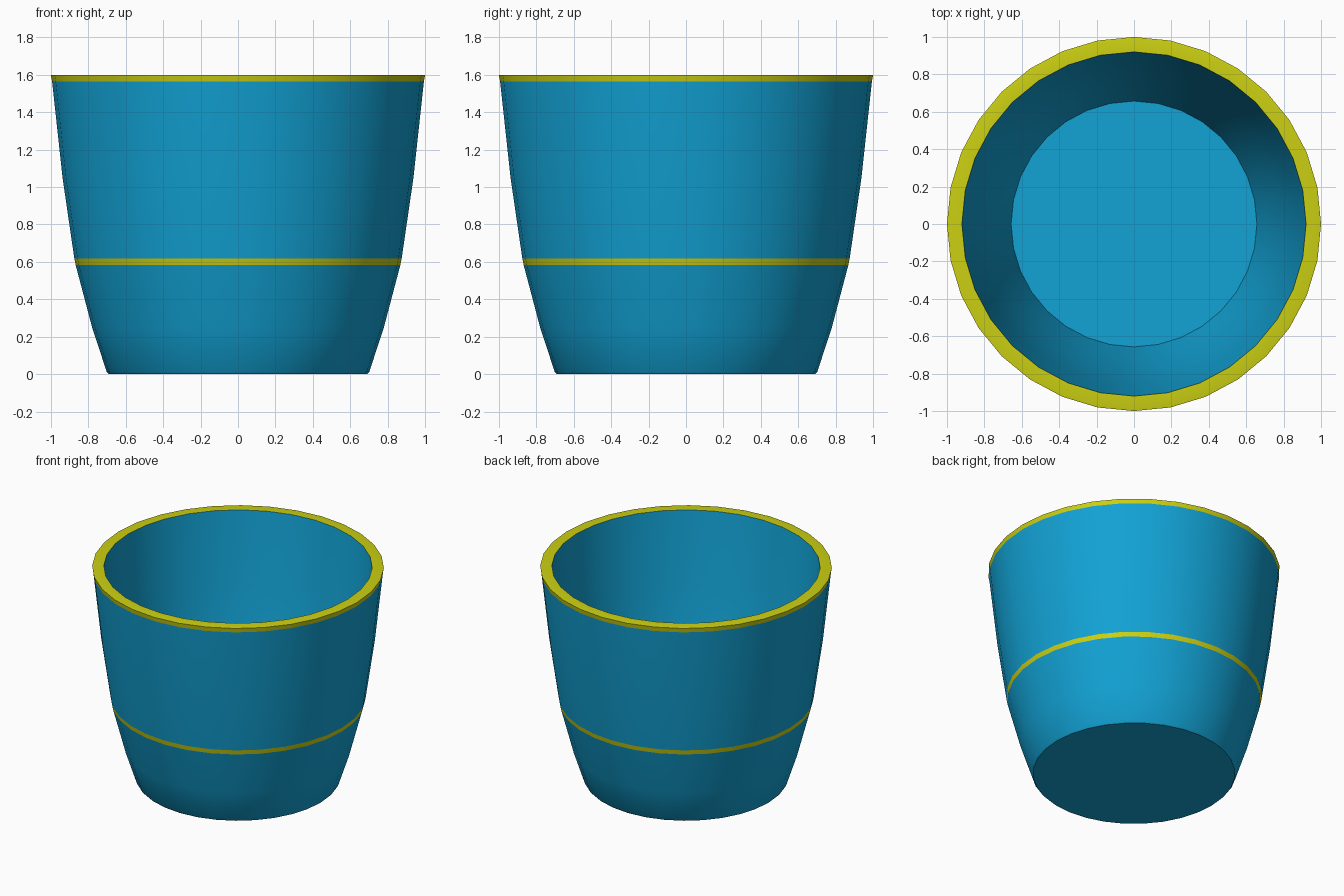
import bpy
from math import cos, sin, tau, radians

if "Cube" in bpy.data.objects:
    bpy.data.objects.remove(bpy.data.objects["Cube"])

SIDES = 32


def material(name, rgb):
    mat = bpy.data.materials.new(name)
    mat.diffuse_color = (*rgb, 1)
    mat.use_nodes = True
    mat.node_tree.nodes["Principled BSDF"].inputs["Base Color"].default_value = mat.diffuse_color
    return mat


blue = material("blue_glaze", (0.006, 0.36, 0.66))
yellow = material("yellow_trim", (0.60, 0.63, 0.006))


def lathe(name, profile, mat, cap_start=False, cap_end=False):
    """Revolve (radius, z) points about z; profile runs up the outside, down the inside."""
    verts = [(r * cos(tau * i / SIDES), r * sin(tau * i / SIDES), z)
             for r, z in profile for i in range(SIDES)]
    faces = []
    for k in range(len(profile) - 1):
        a, b = k * SIDES, (k + 1) * SIDES
        for i in range(SIDES):
            j = (i + 1) % SIDES
            faces.append((a + i, a + j, b + j, b + i))
    if cap_start:
        faces.append(tuple(reversed(range(SIDES))))
    if cap_end:
        faces.append(tuple(range(len(verts) - SIDES, len(verts))))
    mesh = bpy.data.meshes.new(name)
    mesh.from_pydata(verts, [], faces)
    mesh.materials.append(mat)
    obj = bpy.data.objects.new(name, mesh)
    bpy.context.collection.objects.link(obj)
    bpy.ops.object.select_all(action='DESELECT')
    obj.select_set(True)
    bpy.context.view_layer.objects.active = obj
    bpy.ops.object.shade_smooth_by_angle(angle=radians(40))
    return obj


# Lower outer wall with closed underside
lathe("pot_base", [(0.692, 0), (0.702, 0.012), (0.78, 0.25), (0.868, 0.583)],
      blue, cap_start=True)

# Flush decorative band
lathe("trim_band", [(0.868, 0.583), (0.875, 0.617)], yellow)

# Upper outer wall
lathe("pot_upper_wall", [(0.875, 0.617), (0.938, 1.05), (0.994, 1.565)], blue)

# Coloured rim
lathe("pot_rim", [(0.994, 1.565), (1.0, 1.598), (0.99, 1.6), (0.92, 1.6)], yellow)

# Inner wall and floor
lathe("pot_interior", [(0.92, 1.6), (0.862, 1.05), (0.795, 0.60),
                       (0.71, 0.26), (0.657, 0.06)], blue, cap_end=True)
